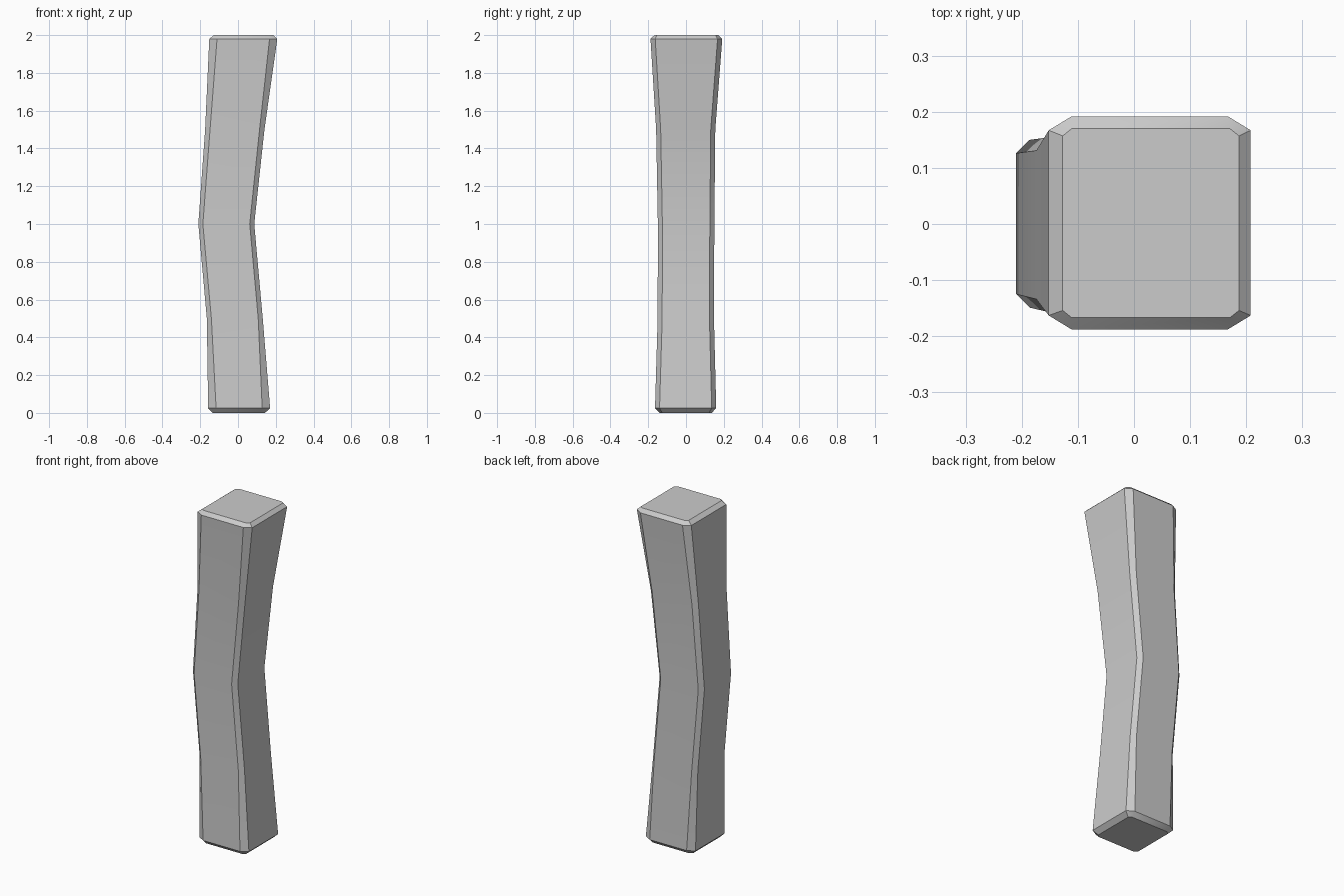
import bpy, bmesh, math

if "Cube" in bpy.data.objects:
    bpy.data.objects.remove(bpy.data.objects["Cube"])

# Cross-sections: z, x min, x max, y min, y max, corner cut in x, corner cut in y
SECTIONS = [
    (0.00, -0.133, 0.143, -0.140, 0.136, 0.018, 0.014),
    (0.025, -0.158, 0.170, -0.164, 0.160, 0.042, 0.024),
    (0.50, -0.165, 0.131, -0.150, 0.148, 0.024, 0.024),
    (1.00, -0.210, 0.086, -0.149, 0.150, 0.024, 0.024),
    (1.50, -0.174, 0.140, -0.158, 0.155, 0.026, 0.024),
    (1.98, -0.152, 0.208, -0.188, 0.192, 0.041, 0.025),
    (2.00, -0.127, 0.187, -0.167, 0.170, 0.016, 0.013),
]


def ring(bm, z, x0, x1, y0, y1, cx, cy):
    pts = [(x0 + cx, y0), (x1 - cx, y0), (x1, y0 + cy), (x1, y1 - cy),
           (x1 - cx, y1), (x0 + cx, y1), (x0, y1 - cy), (x0, y0 + cy)]
    return [bm.verts.new((x, y, z)) for x, y in pts]


# Bent post with chamfered edges, lofted through the sections
bm = bmesh.new()
rings = [ring(bm, *s) for s in SECTIONS]
for a, b in zip(rings, rings[1:]):
    for i in range(8):
        j = (i + 1) % 8
        bm.faces.new((a[i], a[j], b[j], b[i]))
bm.faces.new(rings[0][::-1])
bm.faces.new(rings[-1])
bmesh.ops.recalc_face_normals(bm, faces=bm.faces)

mesh = bpy.data.meshes.new("bent_post")
bm.to_mesh(mesh)
bm.free()
post = bpy.data.objects.new("bent_post", mesh)
bpy.context.collection.objects.link(post)

# Soft bends along the length, crisp chamfers
bpy.context.view_layer.objects.active = post
post.select_set(True)
bpy.ops.object.shade_smooth_by_angle(angle=math.radians(33))
